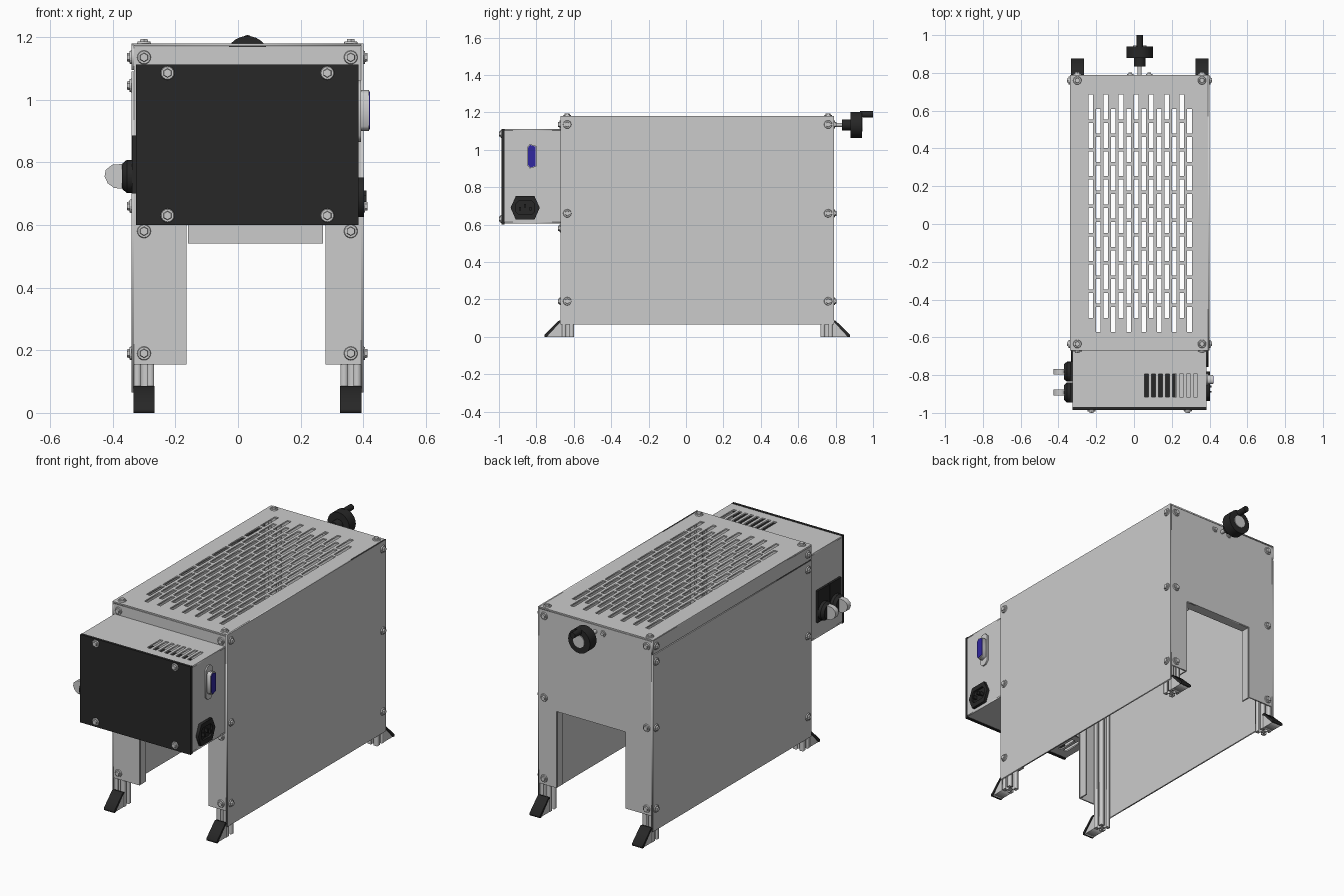
import bpy, bmesh, math
from mathutils import Matrix, Vector

if "Cube" in bpy.data.objects:
    bpy.data.objects.remove(bpy.data.objects["Cube"])

# ---------- helpers ----------
def material(name, rgb):
    m = bpy.data.materials.new(name)
    m.diffuse_color = (*rgb, 1)
    m.use_nodes = True
    m.node_tree.nodes["Principled BSDF"].inputs["Base Color"].default_value = m.diffuse_color
    return m

BLACK = material("black", (0.02, 0.02, 0.02))
BLUE = material("blue", (0.03, 0.02, 0.35))
AXES = {'x': ((0, 1, 0), (0, 0, 1), (1, 0, 0)),
        'y': ((1, 0, 0), (0, 0, 1), (0, -1, 0)),
        'z': ((1, 0, 0), (0, 1, 0), (0, 0, 1))}

def add(name, mesh, mat=None):
    ob = bpy.data.objects.new(name, mesh)
    bpy.context.collection.objects.link(ob)
    if mat:
        mesh.materials.append(mat)
    return ob

def rect(u0, u1, v0, v1):
    return [(u0, v0), (u1, v0), (u1, v1), (u0, v1)]

def plate(name, axis, a, b, outline, holes=(), mat=None):
    """Outline with holes, extruded from a to b along an axis."""
    cu = bpy.data.curves.new(name, 'CURVE')
    cu.dimensions = '2D'
    cu.fill_mode = 'BOTH'
    cu.extrude = abs(b - a) / 2
    for loop in [outline, *holes]:
        s = cu.splines.new('POLY')
        s.points.add(len(loop) - 1)
        for p, (u, v) in zip(s.points, loop):
            p.co = (u, v, 0, 1)
        s.use_cyclic_u = True
    tmp = bpy.data.objects.new("tmp", cu)
    bpy.context.collection.objects.link(tmp)
    dg = bpy.context.evaluated_depsgraph_get()
    me = bpy.data.meshes.new_from_object(tmp.evaluated_get(dg))
    bpy.data.objects.remove(tmp)
    mat4 = Matrix(AXES[axis]).transposed().to_4x4()
    mat4.translation['xyz'.index(axis)] = (a + b) / 2
    me.transform(mat4)
    return add(name, me, mat)

def box(name, x0, x1, y0, y1, z0, z1, mat=None):
    bm = bmesh.new()
    bmesh.ops.create_cube(bm, size=1)
    for v in bm.verts:
        v.co = ((x0 + x1) / 2 + v.co.x * (x1 - x0), (y0 + y1) / 2 + v.co.y * (y1 - y0),
                (z0 + z1) / 2 + v.co.z * (z1 - z0))
    me = bpy.data.meshes.new(name)
    bm.to_mesh(me)
    bm.free()
    return add(name, me, mat)

def rod(name, start, end, r, r2=None, n=24, mat=None):
    start, end = Vector(start), Vector(end)
    d = end - start
    bm = bmesh.new()
    bmesh.ops.create_cone(bm, cap_ends=True, segments=n, radius1=r,
                          radius2=r if r2 is None else r2, depth=d.length)
    bm.transform(Matrix.Translation((start + end) / 2) @ d.to_track_quat('Z', 'Y').to_matrix().to_4x4())
    for f in bm.faces:
        f.smooth = n > 8 and len(f.verts) == 4
    me = bpy.data.meshes.new(name)
    bm.to_mesh(me)
    bm.free()
    return add(name, me, mat)

def bolt_mesh():
    bm = bmesh.new()
    for r1, r2, h, n in ((0.022, 0.02, 0.006, 16), (0.016, 0.013, 0.014, 6)):
        bmesh.ops.create_cone(bm, cap_ends=True, segments=n, radius1=r1, radius2=r2,
                              depth=h, matrix=Matrix.Translation((0, 0, h / 2)))
    me = bpy.data.meshes.new("bolt")
    bm.to_mesh(me)
    bm.free()
    return me

BOLT = bolt_mesh()

def bolt(loc, normal, scale=1):
    ob = add("bolt", BOLT)
    ob.location = loc
    ob.rotation_euler = Vector(normal).to_track_quat('Z', 'Y').to_euler()
    ob.scale = (scale,) * 3

L, R, F, B = -0.34, 0.40, -0.67, 0.79      # cabinet limits
T = 0.008                                   # sheet thickness
PX, PY = (-0.30, 0.36), (-0.632, 0.752)     # post centres

# ---------- cabinet panels ----------
plate("right_panel", 'x', R - T, R, rect(F, B, 0.065, 1.18))
plate("left_panel", 'x', L, L + T, rect(F, B, 0.065, 1.09))
plate("top_left_flange", 'x', L, L + T, rect(F, B, 1.095, 1.175))
slots = []
for i in range(14):
    x = -0.23 + i * 0.0403
    for k in range(8):
        y = 0.685 - k * 0.15 - (0.075 if i % 2 else 0)
        slots.append(rect(x - 0.012, x + 0.012, y - 0.132, y))
plate("top_panel", 'z', 1.18 - T, 1.18, rect(L, R - T, F, B), slots)

arch = [(L + T, 0.155), (-0.165, 0.155), (-0.165, 0.60), (0.28, 0.60), (0.28, 0.155),
        (R - T, 0.155), (R - T, 1.17), (L + T, 1.17)]
for name, y0, y1, inner in (("front", F, F + T, F + 0.06), ("back", B - T, B, B - 0.06)):
    plate(name + "_panel", 'y', y0, y1, arch)
    lo, hi = sorted((inner, F + T if name == "front" else B - T))
    box(name + "_left_flange", -0.173, -0.165, lo, hi, 0.155, 0.60)
    box(name + "_right_flange", 0.28, 0.288, lo, hi, 0.155, 0.60)
box("back_top_flange", -0.165, 0.28, B - 0.06, B - T, 0.60, 0.608)
box("front_hanging_strip", -0.16, 0.272, F, F + T, 0.54, 0.60)

# ---------- slotted corner posts and feet ----------
h = 0.032
quarter = [(h, h), (0.009, h), (0.009, 0.024), (0.017, 0.024), (0.009, 0.013),
           (-0.009, 0.013), (-0.017, 0.024), (-0.009, 0.024), (-0.009, h)]
profile = []
for k in range(4):
    c, s = round(math.cos(k * math.pi / 2)), round(math.sin(k * math.pi / 2))
    profile += [(c * u - s * v, s * u + c * v) for u, v in quarter]
for x in PX:
    for y in PY:
        plate("corner_post", 'z', 0, 1.17, [(x + u, y + v) for u, v in profile])
        sgn = 1 if y > 0 else -1
        e = y + sgn * h
        wedge = [(0, 0), (0.082, 0), (0.082, 0.008), (0.008, 0.08), (0, 0.08)]
        plate("foot_bracket", 'x', x - 0.03, x + 0.03, [(e + sgn * u, v) for u, v in wedge])
        cover = [(0.08, 0), (0.092, 0), (0.092, 0.012), (0.016, 0.086), (0, 0.086), (0, 0.078), (0.008, 0.078)]
        plate("foot_cover", 'x', x - 0.034, x + 0.034, [(e + sgn * u, v) for u, v in cover], mat=BLACK)

# ---------- cabinet bolts ----------
for y in (-0.635, 0.76):
    for z in (1.135, 0.66, 0.19):
        bolt((R, y, z), (1, 0, 0))
    for z in (1.135, 1.045, 0.66, 0.19):
        bolt((L, y, z), (-1, 0, 0))
    for x in PX:
        bolt((x, y, 1.18), (0, 0, 1))
for x in PX:
    for z in (1.135, 0.58, 0.19):
        bolt((x, F, z), (0, -1, 0))
    for z in (1.135, 0.66, 0.19):
        bolt((x, B, z), (0, 1, 0))

# ---------- control box ----------
X0, X1, Y0, Z0, Z1 = -0.325, 0.385, -0.97, 0.605, 1.11
def vents(start):
    return [rect(start + i * 0.037, start + i * 0.037 + 0.021, -0.915, -0.795) for i in range(8)]
plate("control_box_top", 'z', Z1 - T, Z1, rect(X0, X1, Y0, F), vents(0.055))
plate("control_box_bottom", 'z', Z0, Z0 + T, rect(X0, X1, Y0, F), vents(-0.28))
plate("control_box_left", 'x', X0, X0 + T, rect(Y0, F, Z0 + T, Z1 - T))
plate("control_box_right", 'x', X1 - T, X1, rect(Y0, F, Z0 + T, Z1 - T))
box("control_box_face", X0, X1, -0.986, Y0, 0.60, 1.112, BLACK)
box("internal_module", -0.05, 0.22, -0.94, -0.74, 0.75, 1.03, BLACK)
for x in (-0.225, 0.285):
    for z in (0.63, 1.085):
        bolt((x, -0.986, z), (0, -1, 0))

# ---------- data connector and power inlet (right side) ----------
def octagon(cy, cz, w, hh, c):
    return [(cy - w, cz - hh + c), (cy - w + c, cz - hh), (cy + w - c, cz - hh), (cy + w, cz - hh + c),
            (cy + w, cz + hh - c), (cy + w - c, cz + hh), (cy - w + c, cz + hh), (cy - w, cz + hh - c)]
plate("connector_plate", 'x', X1, X1 + 0.008, octagon(-0.823, 0.963, 0.032, 0.098, 0.02))
shell = [(-0.848, 0.915), (-0.835, 0.90), (-0.80, 0.91), (-0.80, 1.02), (-0.835, 1.03), (-0.848, 1.015)]
plate("connector_shell", 'x', X1, 0.418, shell)
plate("connector_insert", 'x', X1, 0.421,
      [(-0.824 + (u + 0.824) * 0.85, 0.965 + (v - 0.965) * 0.93) for u, v in shell], mat=BLUE)

inlet = [(-0.938, 0.69), (-0.91, 0.626), (-0.81, 0.626), (-0.782, 0.69), (-0.81, 0.752), (-0.91, 0.752)]
recess = octagon(-0.86, 0.69, 0.05, 0.036, 0.015)
plate("power_inlet_rim", 'x', X1, 0.402, inlet, [recess], BLACK)
plate("power_inlet_base", 'x', X1, 0.390, recess, mat=BLACK)
for dy, dz in ((-0.028, -0.006), (0, 0.01), (0.028, -0.006)):
    box("power_inlet_pin", 0.388, 0.41, -0.865 + dy, -0.855 + dy, 0.68 + dz, 0.70 + dz, BLACK)

# ---------- selector switches (left side) ----------
paddle = [(-0.365, 0.715), (-0.395, 0.718), (-0.416, 0.733), (-0.426, 0.755),
          (-0.422, 0.776), (-0.402, 0.792), (-0.365, 0.795)]
for y in (-0.782, -0.892):
    box("switch_plate", -0.338, X0, y - 0.053, y + 0.053, 0.70, 0.885, BLACK)
    rod("switch_collar", (-0.338, y, 0.755), (-0.355, y, 0.755), 0.053, mat=BLACK)
    rod("switch_bezel", (-0.355, y, 0.755), (-0.37, y, 0.755), 0.053, 0.04, mat=BLACK)
    plate("switch_paddle", 'y', y - 0.015, y + 0.015, paddle)

# ---------- crank on the back ----------
cx, cz = 0.03, 1.133
rod("crank_shaft", (cx, 0.74, cz), (cx, 0.84, cz), 0.011)
rod("crank_hub", (cx, 0.835, cz), (cx, 0.885, cz), 0.03, mat=BLACK)
rod("crank_disc", (cx, 0.88, cz), (cx, 0.94, cz), 0.07, n=32, mat=BLACK)
rod("crank_cap", (cx, 0.94, cz), (cx, 0.944, cz), 0.036)
rod("crank_handle", (cx, 0.93, 1.189), (cx, 1.0, 1.189), 0.017, mat=BLACK)
for x in (-0.02, 0.08):
    bolt((x, B, cz), (0, 1, 0), 0.8)
